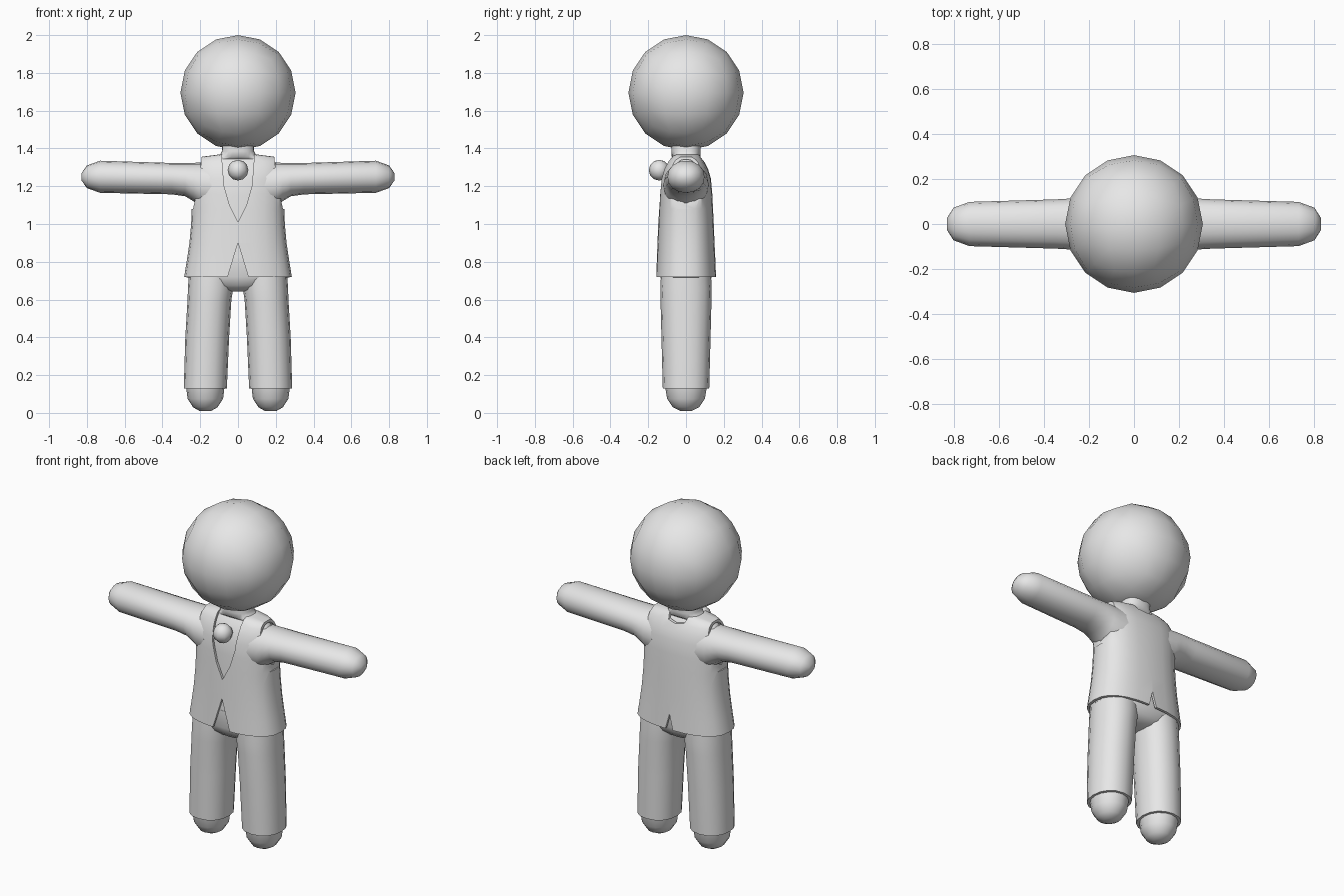
import bpy, bmesh, math
from mathutils import Vector

if "Cube" in bpy.data.objects:
    bpy.data.objects.remove(bpy.data.objects["Cube"])

grey = bpy.data.materials.new("plain grey")
grey.diffuse_color = (0.8, 0.8, 0.8, 1)
grey.use_nodes = True
grey.node_tree.nodes["Principled BSDF"].inputs["Base Color"].default_value = grey.diffuse_color


def finish(name, bm):
    """Turn a bmesh into a named object in the scene."""
    me = bpy.data.meshes.new(name)
    bm.to_mesh(me)
    bm.free()
    me.materials.append(grey)
    ob = bpy.data.objects.new(name, me)
    bpy.context.collection.objects.link(ob)
    return ob


def smooth(ob, angle=40):
    bpy.ops.object.select_all(action='DESELECT')
    bpy.context.view_layer.objects.active = ob
    ob.select_set(True)
    bpy.ops.object.shade_smooth_by_angle(angle=math.radians(angle))


def loft(name, rings, n=16, power=2.0, capped=True, place=lambda v: v):
    """Skin superellipse rings given as (height, centre, half width, half depth)."""
    bm = bmesh.new()
    loops = []
    for h, c, ra, rb in rings:
        loop = []
        for i in range(n):
            t = 2 * math.pi * i / n
            x, y = math.cos(t), math.sin(t)
            x = math.copysign(abs(x) ** (2 / power), x)
            y = math.copysign(abs(y) ** (2 / power), y)
            loop.append(bm.verts.new(place(Vector((c + ra * x, rb * y, h)))))
        loops.append(loop)
    for a, b in zip(loops, loops[1:]):
        for i in range(n):
            j = (i + 1) % n
            bm.faces.new((a[i], a[j], b[j], b[i]))
    if capped:
        bm.faces.new(loops[0][::-1])
        bm.faces.new(loops[-1])
        bmesh.ops.recalc_face_normals(bm, faces=bm.faces)
    return finish(name, bm)


def prism(name, outline, y0, y1):
    """Extrude an x-z outline along y."""
    bm = bmesh.new()
    a = [bm.verts.new((x, y0, z)) for x, z in outline]
    b = [bm.verts.new((x, y1, z)) for x, z in outline]
    bm.faces.new(a)
    bm.faces.new(b)
    for i in range(len(a)):
        j = (i + 1) % len(a)
        bm.faces.new((a[i], a[j], b[j], b[i]))
    bmesh.ops.recalc_face_normals(bm, faces=bm.faces)
    ob = finish(name, bm)
    ob.hide_render = True
    return ob


def mirrored(half):
    """Complete a symmetric outline whose first point is on the centre line."""
    return half + [(-x, z) for x, z in reversed(half[1:])]


# Head: rounded cube grid
bm = bmesh.new()
bmesh.ops.create_cube(bm, size=2)
bmesh.ops.subdivide_edges(bm, edges=bm.edges[:], cuts=3, use_grid_fill=True)
for v in bm.verts:
    d = Vector([math.tan(c * math.pi / 4) for c in v.co]).normalized()
    v.co = d * 0.305 + Vector((0, 0, 1.695))
smooth(finish("head", bm), 60)

# Collar ball
bm = bmesh.new()
bmesh.ops.create_uvsphere(bm, u_segments=8, v_segments=6, radius=0.055)
bmesh.ops.translate(bm, verts=bm.verts, vec=(0, -0.142, 1.285))
smooth(finish("collar_ball", bm), 80)

# Vest shell: height, half width, half depth
vest_rings = [(0.72, .285, .16), (0.80, .272, .156), (0.90, .257, .151),
              (1.00, .248, .147), (1.08, .245, .143), (1.16, .248, .139),
              (1.24, .25, .132), (1.29, .245, .117), (1.33, .23, .097),
              (1.355, .2, .078), (1.368, .1, .07)]
vest = loft("vest", [(z, 0, a, b) for z, a, b in vest_rings], 24, 2.5, False)
cutters = [
    prism("neck_cutter", mirrored([(0, 1.01), (.045, 1.1), (.073, 1.2),
                                   (.082, 1.3), (.09, 1.45)]), -.4, 0),
    prism("back_neck_cutter", mirrored([(0, 1.325), (.05, 1.335), (.09, 1.45)]), 0.01, .4),
    prism("front_notch_cutter", mirrored([(0, .9), (.073, .66)]), -.4, 0),
    prism("back_notch_cutter", mirrored([(0, .81), (.035, .68)]), 0.01, .4),
]
for s in (-1, 1):
    side = [(.19, 1.45), (.192, 1.35), (.212, 1.2), (.238, 1.08), (.5, 1.08), (.5, 1.45)]
    cutters.append(prism("armhole_cutter", [(s * x, z) for x, z in side], -.4, .4))
bpy.context.view_layer.objects.active = vest
shell = vest.modifiers.new("thickness", 'SOLIDIFY')
shell.thickness = 0.014
shell.offset = -1
bpy.ops.object.modifier_apply(modifier=shell.name)
for c in cutters:
    cut = vest.modifiers.new("cut", 'BOOLEAN')
    cut.operation = 'DIFFERENCE'
    cut.solver = 'EXACT'
    cut.object = c
    bpy.ops.object.modifier_apply(modifier=cut.name)
    bpy.data.objects.remove(c)
smooth(vest)

# Torso and neck inside the vest
torso = [(z - .01, 0, min(a, .25) - .022, b - .02) for z, a, b in vest_rings[1:-1]]
torso += [(1.358, 0, .1, .076), (1.385, 0, .085, .078), (1.45, 0, .083, .078)]
smooth(loft("torso", torso, 24, 2.4), 60)

# Trouser seat
smooth(loft("trouser_seat", [(.642, 0, .06, .05), (.652, 0, .12, .09), (.675, 0, .19, .117),
                             (.72, 0, .262, .137), (.82, 0, .245, .136)], 24, 2.4), 60)

for s, side in ((-1, "right"), (1, "left")):
    # Trouser leg
    smooth(loft(side + "_trouser_leg",
                [(.13, s * .173, .114, .123), (.4, s * .163, .116, .13),
                 (.6, s * .151, .116, .135), (.66, s * .145, .12, .136),
                 (.74, s * .14, .12, .132)], 16, 2.2), 50)
    # Rounded foot
    smooth(loft(side + "_foot",
                [(.01, s * .173, .03, .03), (.03, s * .173, .065, .07), (.075, s * .173, .094, .1),
                 (.14, s * .173, .102, .111)], 16), 70)
    # Arm, flaring into the shoulder and rounded at the hand
    smooth(loft(side + "_arm",
                [(.14, 1.2, .125, .122), (.2, 1.208, .117, .12), (.235, 1.222, .102, .117),
                 (.28, 1.235, .088, .113), (.35, 1.24, .083, .109), (.73, 1.25, .085, .098),
                 (.80, 1.25, .06, .072), (.828, 1.25, .02, .028)],
                16, 2.1, place=lambda v, s=s: Vector((s * v.z, v.y, v.x))), 70)
